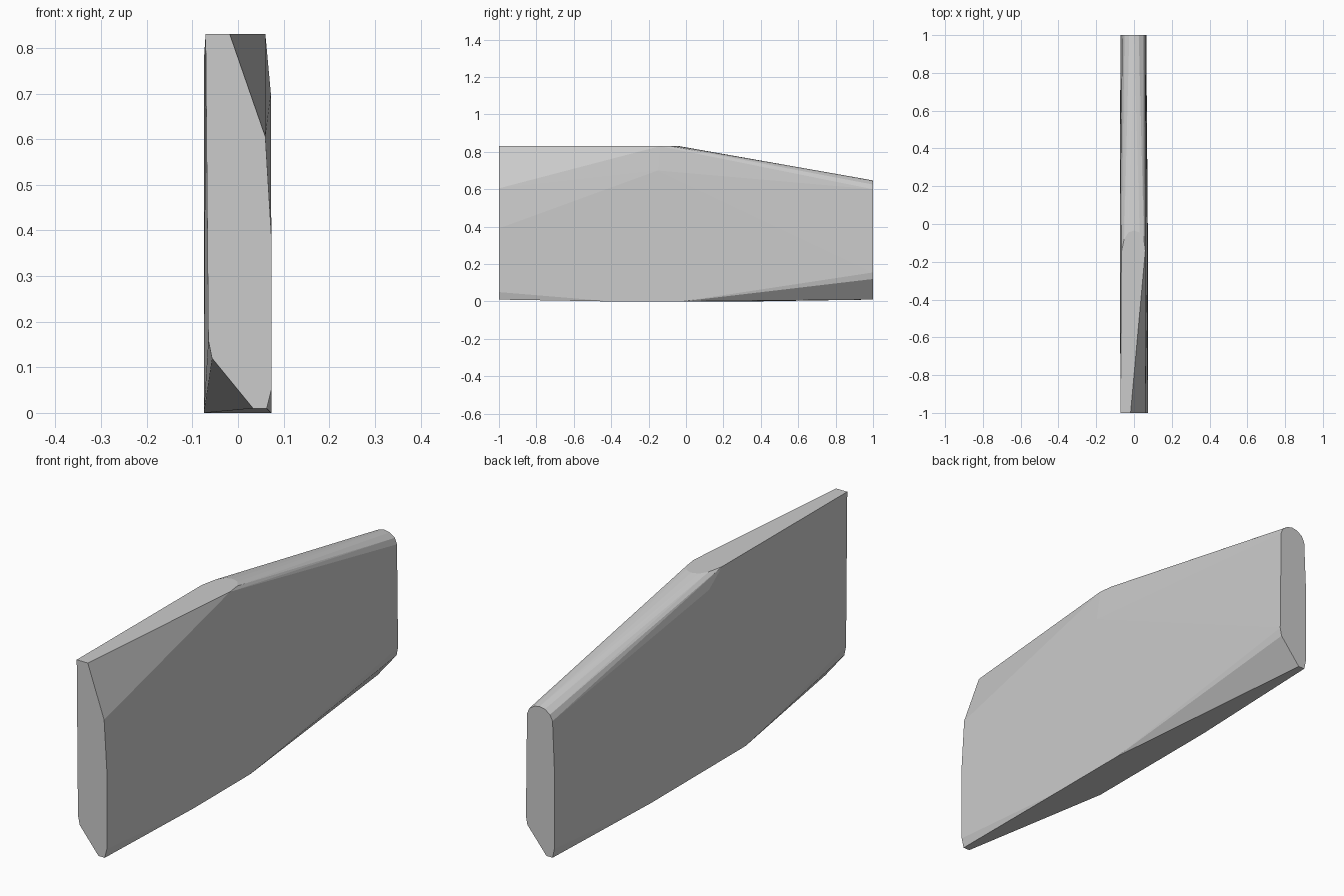
import bpy, bmesh

# Cross-section outlines (x, z) of the faceted slab at its two ends
front_end = [(-0.071, 0.83), (-0.018, 0.83), (0.06, 0.605), (0.073, 0.39),
             (0.073, 0.05), (0.063, 0.01), (0.033, 0.01),
             (-0.057, 0.12), (-0.065, 0.16)]
back_end = [(-0.025, 0.642), (0.0, 0.647), (0.025, 0.642), (0.05, 0.625),
            (0.06, 0.60), (0.065, 0.155), (0.058, 0.12),
            (-0.033, 0.01), (-0.062, 0.01), (-0.071, 0.05),
            (-0.071, 0.39), (-0.062, 0.60), (-0.05, 0.625)]

# Middle of the slab: rounded top bend, widest flanks and flat bottom
top_bend = [(0.0, -0.035, 0.83), (0.03, -0.045, 0.83), (-0.03, -0.045, 0.83),
            (0.052, -0.08, 0.83), (-0.052, -0.08, 0.83),
            (0.06, -0.14, 0.83), (-0.067, -0.15, 0.83)]
flanks = [(0.072, -0.15, 0.70), (-0.075, -0.05, 0.77)]
bottom = [(0.073, -0.40, 0.0), (0.073, -0.02, 0.0),
          (-0.075, -0.30, 0.0), (-0.075, 0.35, 0.0)]

points = [(x, -1, z) for x, z in front_end]
points += [(x, 1, z) for x, z in back_end]
points += top_bend + flanks + bottom

# Wrap the sections in one convex faceted skin
bm = bmesh.new()
for p in points:
    bm.verts.new(p)
hull = bmesh.ops.convex_hull(bm, input=bm.verts)
loose = [v for v in bm.verts if not v.link_faces]
bmesh.ops.delete(bm, geom=loose, context='VERTS')
bmesh.ops.dissolve_limit(bm, angle_limit=0.01, verts=bm.verts, edges=bm.edges)
bmesh.ops.recalc_face_normals(bm, faces=bm.faces)

mesh = bpy.data.meshes.new("faceted_slab")
bm.to_mesh(mesh)
bm.free()
slab = bpy.data.objects.new("faceted_slab", mesh)
bpy.context.collection.objects.link(slab)
